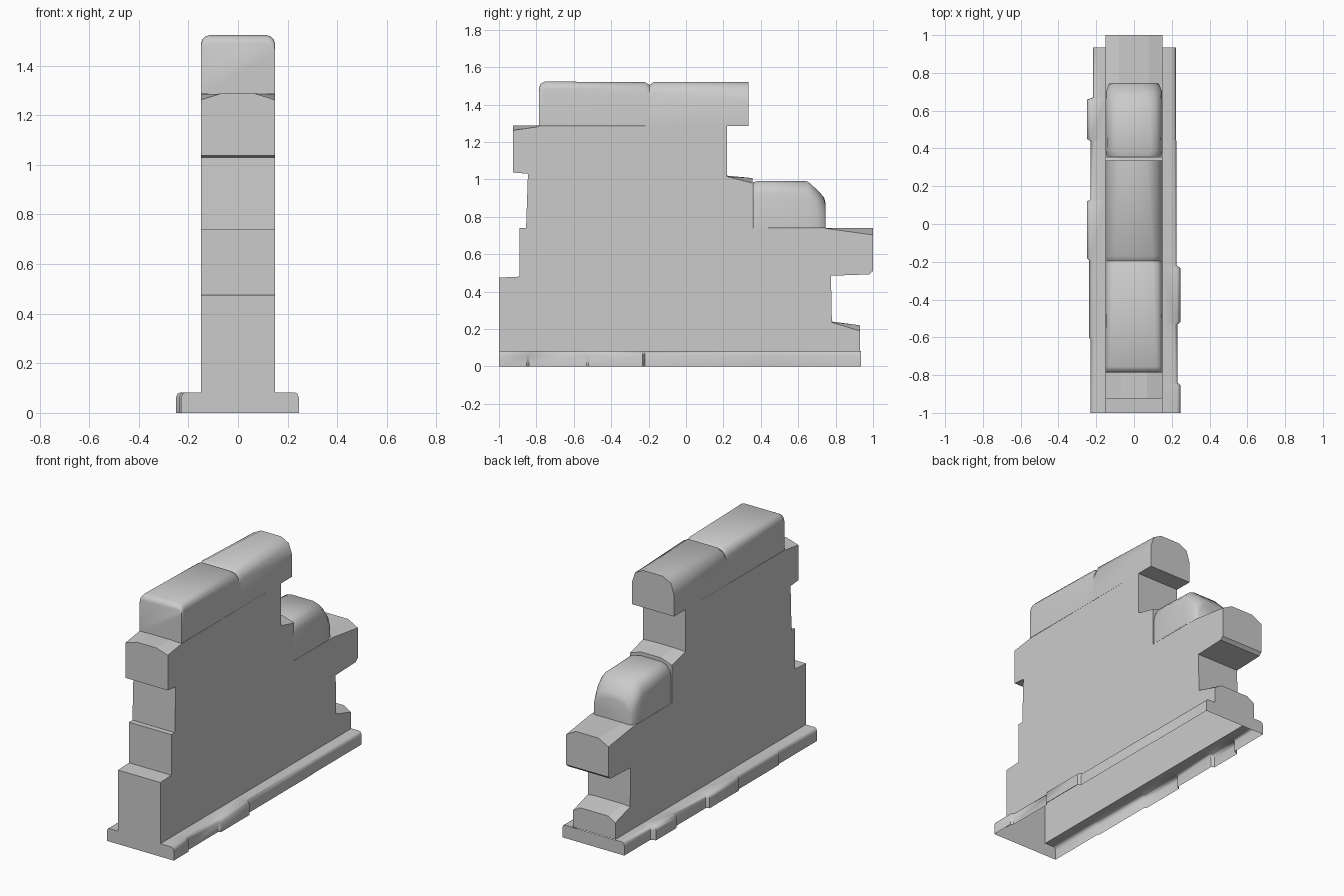
import bpy, bmesh, math

cube = bpy.data.objects.get("Cube")
if cube:
    bpy.data.objects.remove(cube, do_unlink=True)

stone = bpy.data.materials.new("grey stone")
stone.use_nodes = True
GREY = (0.6, 0.6, 0.6, 1)
stone.diffuse_color = GREY
stone.node_tree.nodes["Principled BSDF"].inputs["Base Color"].default_value = GREY

HALF = 0.15      # half thickness of the wall
LEDGE = 0.083    # height of the footing


def finish(bm, name, smooth=None):
    bmesh.ops.remove_doubles(bm, verts=bm.verts, dist=0.0005)
    bmesh.ops.recalc_face_normals(bm, faces=bm.faces)
    mesh = bpy.data.meshes.new(name)
    bm.to_mesh(mesh)
    bm.free()
    mesh.materials.append(stone)
    obj = bpy.data.objects.new(name, mesh)
    bpy.context.collection.objects.link(obj)
    if smooth:
        bpy.ops.object.select_all(action='DESELECT')
        obj.select_set(True)
        bpy.context.view_layer.objects.active = obj
        bpy.ops.object.shade_smooth_by_angle(angle=math.radians(smooth))
    return obj


def bridge(bm, a, b):
    for i in range(len(a) - 1):
        bm.faces.new((a[i], a[i + 1], b[i + 1], b[i]))


def loft_stone(name, sections, segments, smooth=None):
    """Sections along y: (y, bottom, top, half width, round width, round height)."""
    bm = bmesh.new()
    rings = []
    for y, bottom, top, w, rx, rz in sections:
        arc = [(w - rx + rx * math.cos(t), top - rz + rz * math.sin(t))
               for t in (i * math.pi / 2 / segments for i in range(segments + 1))]
        half = [(w, bottom)] + arc
        outline = half + [(-x, z) for x, z in reversed(half)]
        rings.append([bm.verts.new((x, y, z)) for x, z in outline])
    for a, b in zip(rings, rings[1:]):
        bridge(bm, a + a[:1], b + b[:1])
    bm.faces.new(rings[0])
    bm.faces.new(rings[-1])
    return finish(bm, name, smooth)


def crown(name, start, end, rx):
    """Shallow chamfered cap: each end is (y, side height, middle height)."""
    loft_stone(name, [(y, lo, hi, HALF, rx, hi - lo) for y, lo, hi in (start, end)], 1)


# Stepped wall, open underneath
profile = [(-1, LEDGE), (-1, 0.475), (-0.89, 0.48), (-0.89, 0.74), (-0.855, 0.74),
           (-0.845, 1.03), (-0.925, 1.037), (-0.925, 1.262), (-0.785, 1.283),
           (0.22, 1.285), (0.22, 1.015), (0.355, 0.98), (0.355, 0.739),
           (0.745, 0.738), (1, 0.703), (1, 0.51), (0.98, 0.492), (0.775, 0.485),
           (0.78, 0.235), (0.93, 0.19), (0.93, LEDGE)]
bm = bmesh.new()
sides = [[bm.verts.new((x, y, z)) for y, z in profile] for x in (-HALF, HALF)]
bridge(bm, *sides)
for side in sides:
    bm.faces.new(side)
finish(bm, "wall_body")

# Chamfered caps on the exposed steps
crown("front_step_cap", (-0.925, 1.262, 1.287), (-0.785, 1.283, 1.287), 0.08)
crown("upper_back_step_cap", (0.22, 1.015, 1.02), (0.355, 0.98, 1.007), 0.08)
crown("lower_back_step_cap", (0.745, 0.738, 0.741), (1, 0.703, 0.741), 0.07)
crown("footing_end_cap", (0.78, 0.235, 0.24), (0.93, 0.19, 0.22), 0.05)

# Rounded loose stones along the top
loft_stone("front_top_stone", [
    (-0.785, 1.285, 1.49, 0.15, 0.03, 0.03), (-0.778, 1.285, 1.51, 0.15, 0.03, 0.03),
    (-0.755, 1.285, 1.523, 0.15, 0.035, 0.04), (-0.22, 1.285, 1.52, 0.15, 0.05, 0.06),
    (-0.195, 1.285, 1.505, 0.15, 0.06, 0.07)], 3, 50)
loft_stone("back_top_stone", [
    (-0.195, 1.285, 1.505, 0.15, 0.06, 0.07), (-0.17, 1.285, 1.522, 0.15, 0.05, 0.06),
    (0.335, 1.285, 1.522, 0.15, 0.08, 0.10)], 2, 50)
loft_stone("lower_top_stone", [
    (0.357, 0.74, 0.985, 0.145, 0.07, 0.08), (0.39, 0.74, 0.992, 0.15, 0.06, 0.07),
    (0.65, 0.74, 0.99, 0.15, 0.07, 0.09), (0.70, 0.74, 0.945, 0.148, 0.08, 0.09),
    (0.738, 0.74, 0.905, 0.135, 0.09, 0.09), (0.747, 0.74, 0.87, 0.125, 0.09, 0.08)], 3, 50)

# Uneven footing, an open shell running along both sides: runs of (end y, width)
runs = {-1: [(-0.6, 0.23), (-0.18, 0.238), (0.13, 0.25), (0.45, 0.23),
             (0.67, 0.248), (0.935, 0.217)],
        1: [(-0.84, 0.245), (-0.52, 0.23), (-0.22, 0.245), (0.45, 0.225),
            (0.935, 0.222)]}
bm = bmesh.new()
ends = []
for sign, run in runs.items():
    start, rings = -1, []
    for end, w in run:
        for y in (start, end - 0.012 if end < 0.9 else end):
            points = [(w, 0), (w, 0.062), (w - 0.006, 0.078), (w - 0.018, LEDGE), (HALF, LEDGE)]
            rings.append([bm.verts.new((sign * x, y, z)) for x, z in points])
        start = end
    for a, b in zip(rings, rings[1:]):
        bridge(bm, a, b)
    ends.append((rings[0], rings[-1]))
for left, right in zip(*ends):
    bm.faces.new(left + right[::-1])
finish(bm, "footing", 50)
